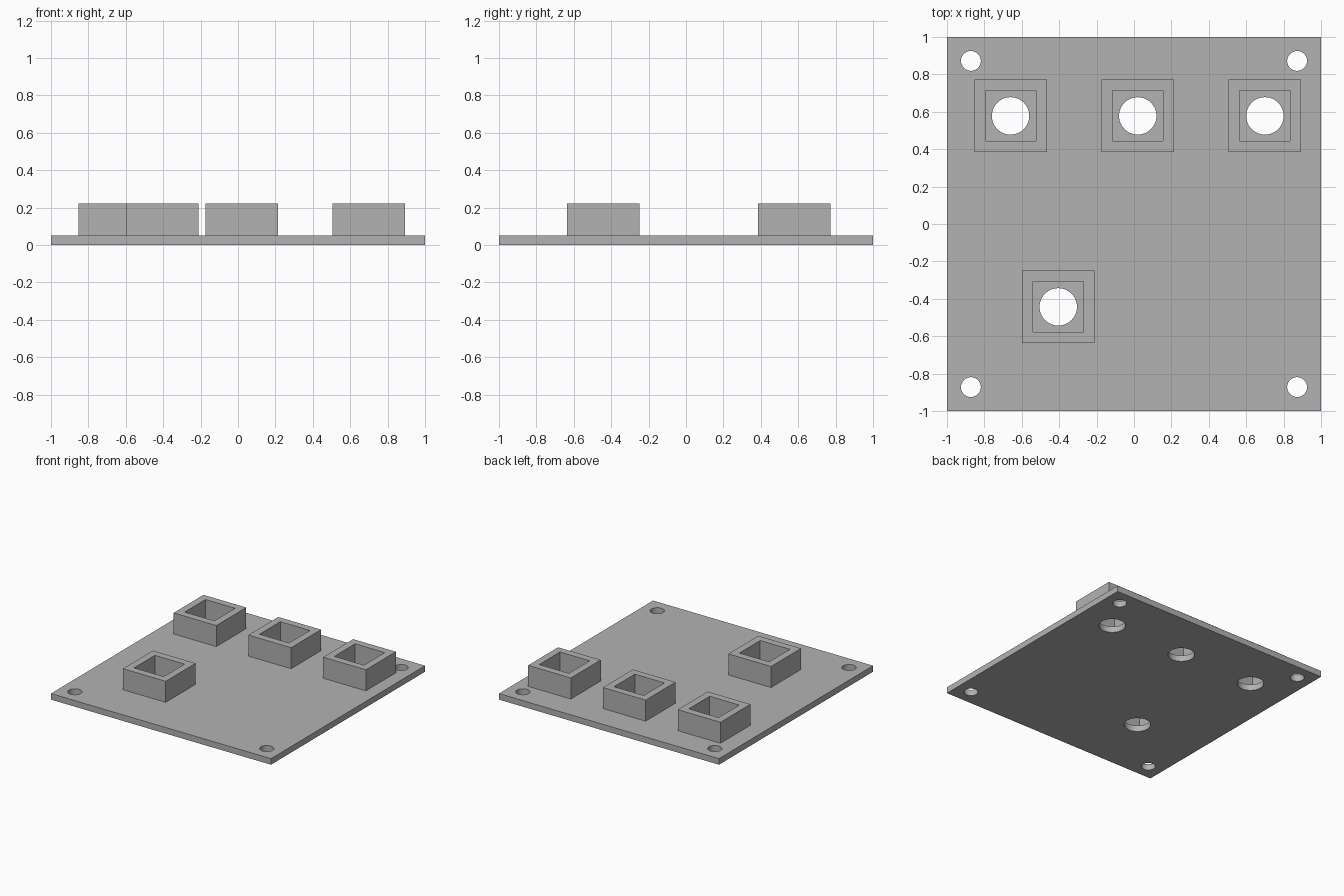
import bpy, bmesh
from math import cos, sin, tau, radians

cube = bpy.data.objects.get("Cube")
if cube:
    bpy.data.objects.remove(cube, do_unlink=True)

PLATE = 0.05      # plate thickness
TOP = 0.223       # top of the sockets

grey = bpy.data.materials.new("plain grey")
grey.use_nodes = True
colour = (0.448, 0.448, 0.448, 1)
grey.diffuse_color = colour
grey.node_tree.nodes["Principled BSDF"].inputs["Base Color"].default_value = colour


def square(x, y, half):
    return [(x + sx * half, y + sy * half) for sx, sy in ((-1, -1), (1, -1), (1, 1), (-1, 1))]


def circle(x, y, radius, sides=48):
    return [(x + radius * cos(tau * i / sides), y + radius * sin(tau * i / sides))
            for i in range(sides)]


def extruded(name, loops, z0, z1):
    """Solid from a flat outline; inner loops become through holes."""
    curve = bpy.data.curves.new(name, "CURVE")
    curve.dimensions = "2D"
    curve.fill_mode = "BOTH"
    curve.extrude = (z1 - z0) / 2
    for loop in loops:
        spline = curve.splines.new("POLY")
        spline.points.add(len(loop) - 1)
        for point, (x, y) in zip(spline.points, loop):
            point.co = (x, y, 0, 1)
        spline.use_cyclic_u = True
    source = bpy.data.objects.new(name + " outline", curve)
    bpy.context.collection.objects.link(source)
    mesh = bpy.data.meshes.new_from_object(
        source.evaluated_get(bpy.context.evaluated_depsgraph_get()))
    bpy.data.objects.remove(source, do_unlink=True)

    # weld the caps to the walls and merge the flat triangles
    bm = bmesh.new()
    bm.from_mesh(mesh)
    bmesh.ops.remove_doubles(bm, verts=bm.verts, dist=0.0005)
    bmesh.ops.recalc_face_normals(bm, faces=bm.faces)
    bmesh.ops.translate(bm, verts=bm.verts, vec=(0, 0, (z0 + z1) / 2))
    bm.to_mesh(mesh)
    bm.free()

    mesh.name = name
    mesh.materials.clear()
    mesh.materials.append(grey)
    obj = bpy.data.objects.new(name, mesh)
    bpy.context.collection.objects.link(obj)
    bpy.ops.object.select_all(action="DESELECT")
    obj.select_set(True)
    bpy.context.view_layer.objects.active = obj
    bpy.ops.object.shade_smooth_by_angle(angle=radians(30))
    return obj


sockets = {
    "back_right_socket": (-0.66, 0.578),
    "back_middle_socket": (0.02, 0.578),
    "back_left_socket": (0.70, 0.578),
    "front_socket": (-0.405, -0.443),
}

# base plate with corner screw holes and a round hole under each socket
holes = [circle(x, y, 0.1) for x, y in sockets.values()]
holes += [circle(x, y, 0.053) for x, y in square(0, 0, 0.872)]
extruded("base_plate", [square(0, 0, 1)] + holes, 0, PLATE)

# square open sockets standing on the plate
for name, (x, y) in sockets.items():
    extruded(name, [square(x, y, 0.194), square(x, y, 0.135)], PLATE, TOP)
